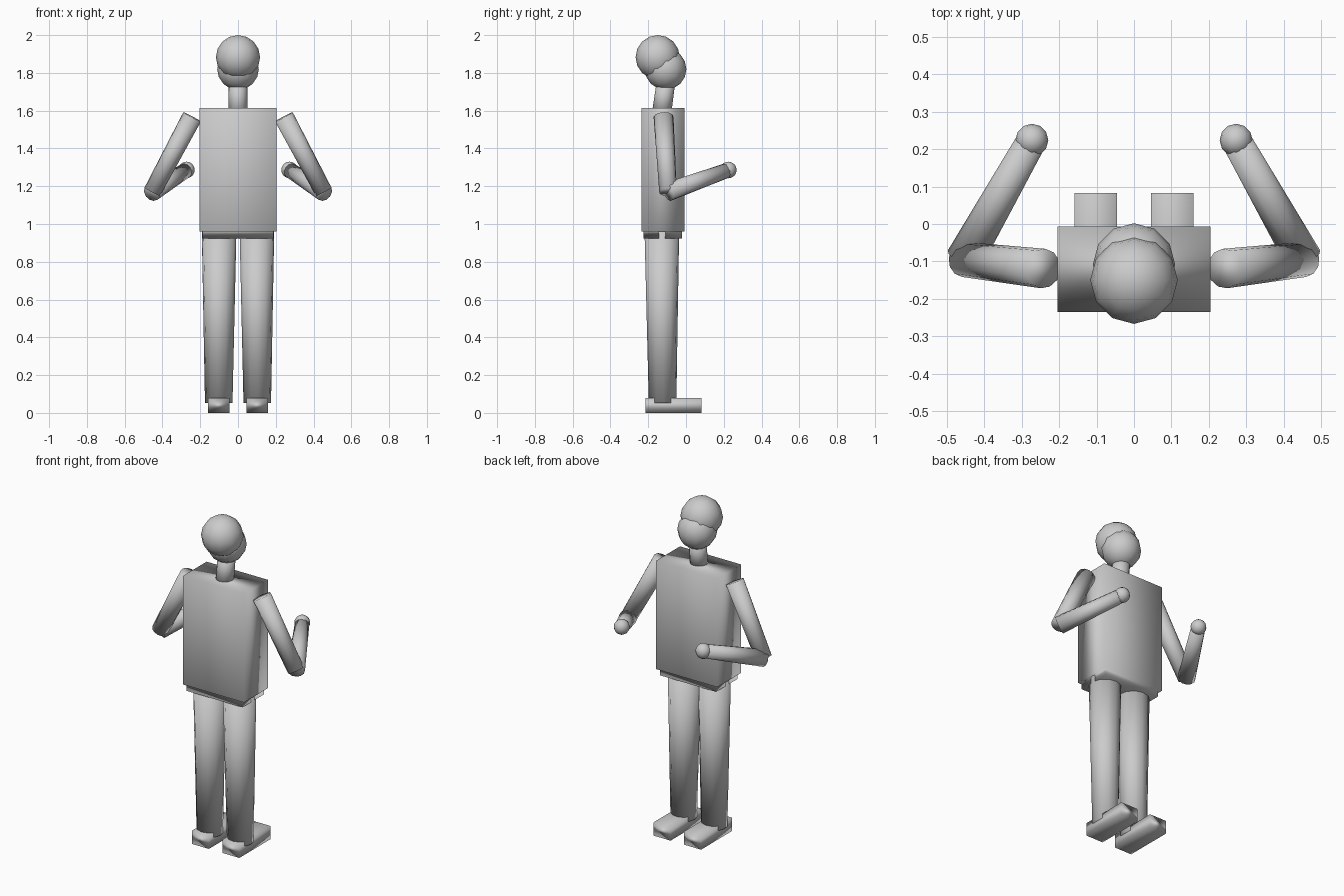
import bpy
from mathutils import Vector

cube = bpy.data.objects.get("Cube")
if cube:
    bpy.data.objects.remove(cube, do_unlink=True)

# One plain grey for the whole figure
grey = bpy.data.materials.new("plain grey")
grey.use_nodes = True
COLOUR = (0.6, 0.6, 0.6, 1)
grey.diffuse_color = COLOUR
grey.node_tree.nodes["Principled BSDF"].inputs["Base Color"].default_value = COLOUR


def finish(name):
    ob = bpy.context.object
    ob.name = name
    ob.data.materials.append(grey)
    bpy.ops.object.shade_smooth()
    return ob


def box(name, low, high):
    low, high = Vector(low), Vector(high)
    bpy.ops.mesh.primitive_cube_add(size=1, location=(low + high) / 2)
    bpy.context.object.scale = high - low
    return finish(name)


def ball(name, centre, radius):
    bpy.ops.mesh.primitive_uv_sphere_add(segments=12, ring_count=8, radius=radius, location=centre)
    return finish(name)


def limb(name, start, end, r_start, r_end):
    """Tapered closed cylinder between two points."""
    start, end = Vector(start), Vector(end)
    axis = end - start
    bpy.ops.mesh.primitive_cone_add(vertices=12, radius1=r_start, radius2=r_end,
                                    depth=axis.length, location=(start + end) / 2)
    bpy.context.object.rotation_euler = axis.to_track_quat('Z', 'Y').to_euler()
    return finish(name)


# Trunk
box("torso", (-0.205, -0.235, 0.96), (0.205, -0.007, 1.615))
box("hips", (-0.187, -0.225, 0.922), (0.187, -0.02, 1.0))

# Neck and head
limb("neck", (0, -0.13, 1.58), (0, -0.105, 1.76), 0.051, 0.049)
ball("face", (0, -0.108, 1.82), 0.11)
ball("hair", (0, -0.15, 1.883), 0.117)

# Limbs on both sides
for side, s in (("left", 1), ("right", -1)):
    elbow = (s * 0.454, -0.095, 1.17)
    hand = (s * 0.273, 0.224, 1.286)
    limb(side + "_upper_arm", (s * 0.243, -0.119, 1.567), elbow, 0.053, 0.047)
    limb(side + "_forearm", elbow, hand, 0.05, 0.04)
    ball(side + "_hand", hand, 0.044)
    limb(side + "_leg", (s * 0.1, -0.128, 0.97), (s * 0.102, -0.124, 0.053), 0.092, 0.073)
    box(side + "_foot", (s * 0.102 - 0.057, -0.214, 0), (s * 0.102 + 0.057, 0.083, 0.08))
